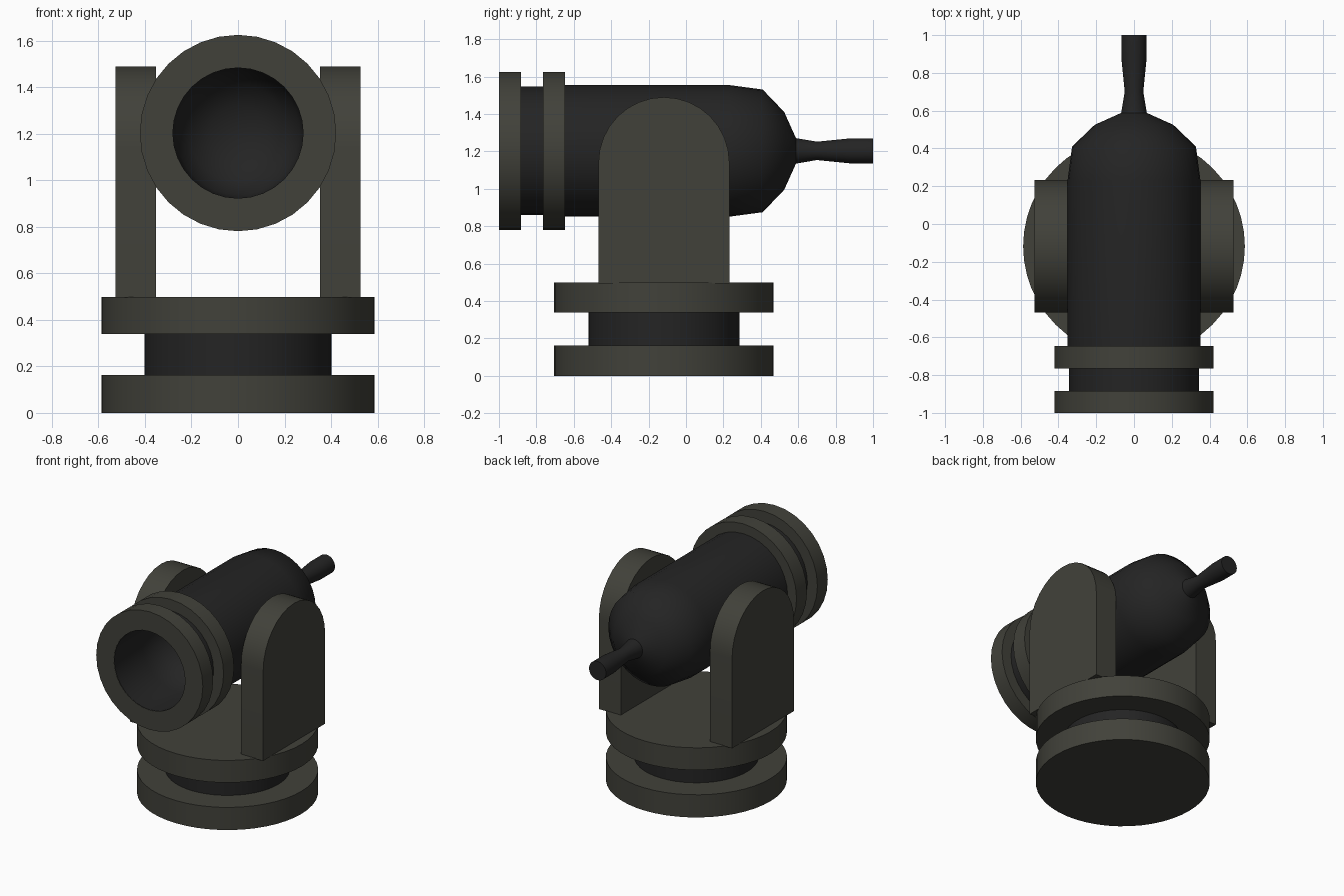
import bpy, bmesh, math
from mathutils import Matrix

if "Cube" in bpy.data.objects:
    bpy.data.objects.remove(bpy.data.objects["Cube"])


def material(name, rgb):
    m = bpy.data.materials.new(name)
    m.diffuse_color = (*rgb, 1)
    m.use_nodes = True
    m.node_tree.nodes["Principled BSDF"].inputs["Base Color"].default_value = m.diffuse_color
    return m


OLIVE = material("olive grey", (0.053, 0.053, 0.042))
DARK = material("near black", (0.0175, 0.0175, 0.0175))
CY, AXIS_Z = -0.118, 1.203      # turntable centre and barrel height


def finish(bm, name, mat, angle=40):
    bmesh.ops.remove_doubles(bm, verts=bm.verts, dist=1e-5)
    bmesh.ops.recalc_face_normals(bm, faces=bm.faces)
    me = bpy.data.meshes.new(name)
    bm.to_mesh(me)
    bm.free()
    ob = bpy.data.objects.new(name, me)
    bpy.context.collection.objects.link(ob)
    me.materials.append(mat)
    bpy.ops.object.select_all(action='DESELECT')
    ob.select_set(True)
    bpy.context.view_layer.objects.active = ob
    bpy.ops.object.shade_smooth_by_angle(angle=math.radians(angle))
    return ob


def lathe(name, profile, mat, along_y=False, angle=40, steps=32):
    """Spin (radius, height) points around z, or around the barrel axis."""
    bm = bmesh.new()
    vs = [bm.verts.new((r, 0, h)) for r, h in profile]
    es = [bm.edges.new(p) for p in zip(vs, vs[1:])]
    bmesh.ops.spin(bm, geom=vs + es, cent=(0, 0, 0), axis=(0, 0, 1),
                   angle=2 * math.pi, steps=steps)
    if along_y:
        mx = Matrix.Translation((0, 0, AXIS_Z)) @ Matrix.Rotation(-math.pi / 2, 4, 'X')
    else:
        mx = Matrix.Translation((0, CY, 0))
    bm.transform(mx)
    return finish(bm, name, mat, angle)


def disc(name, r, z0, z1, mat):
    lathe(name, [(0, z0), (r, z0), (r, z1), (0, z1)], mat, steps=48)


# Turntable base
disc("base_plate", 0.587, 0, 0.162, OLIVE)
disc("base_neck", 0.403, 0.155, 0.345, DARK)
disc("turntable_plate", 0.587, 0.339, 0.498, OLIVE)

# Round-topped side arms
for side, label in ((-1, "left"), (1, "right")):
    bm = bmesh.new()
    x0, r, n = side * 0.353, 0.35, 16
    pts = [(CY + r, 0.495)]
    pts += [(CY + r * math.cos(math.pi * i / n), 1.14 + r * math.sin(math.pi * i / n))
            for i in range(n + 1)]
    pts += [(CY - r, 0.495)]
    face = bm.faces.new([bm.verts.new((x0, y, z)) for y, z in pts])
    ext = bmesh.ops.extrude_face_region(bm, geom=[face])
    bmesh.ops.translate(bm, vec=(side * 0.174, 0, 0),
                        verts=[v for v in ext["geom"] if isinstance(v, bmesh.types.BMVert)])
    finish(bm, label + "_arm", OLIVE)

# Hollow barrel with domed rear and flared tail
lathe("barrel", [
    (0, -0.40), (0.12, -0.42), (0.21, -0.48), (0.265, -0.57), (0.28, -0.68),
    (0.28, -0.998), (0.343, -0.998), (0.343, -0.70), (0.352, -0.70), (0.352, 0.23),
    (0.328, 0.41), (0.208, 0.525), (0.068, 0.588), (0.049, 0.70),
    (0.067, 0.88), (0.067, 1.0), (0, 1.0)], DARK, True, 50)

# Muzzle rings
for name, inner, y0, y1 in (("muzzle_ring", 0.282, -1.0, -0.883),
                            ("rear_ring", 0.335, -0.765, -0.647)):
    lathe(name, [(inner, y0), (0.422, y0), (0.422, y1), (inner, y1), (inner, y0)],
          OLIVE, True)
